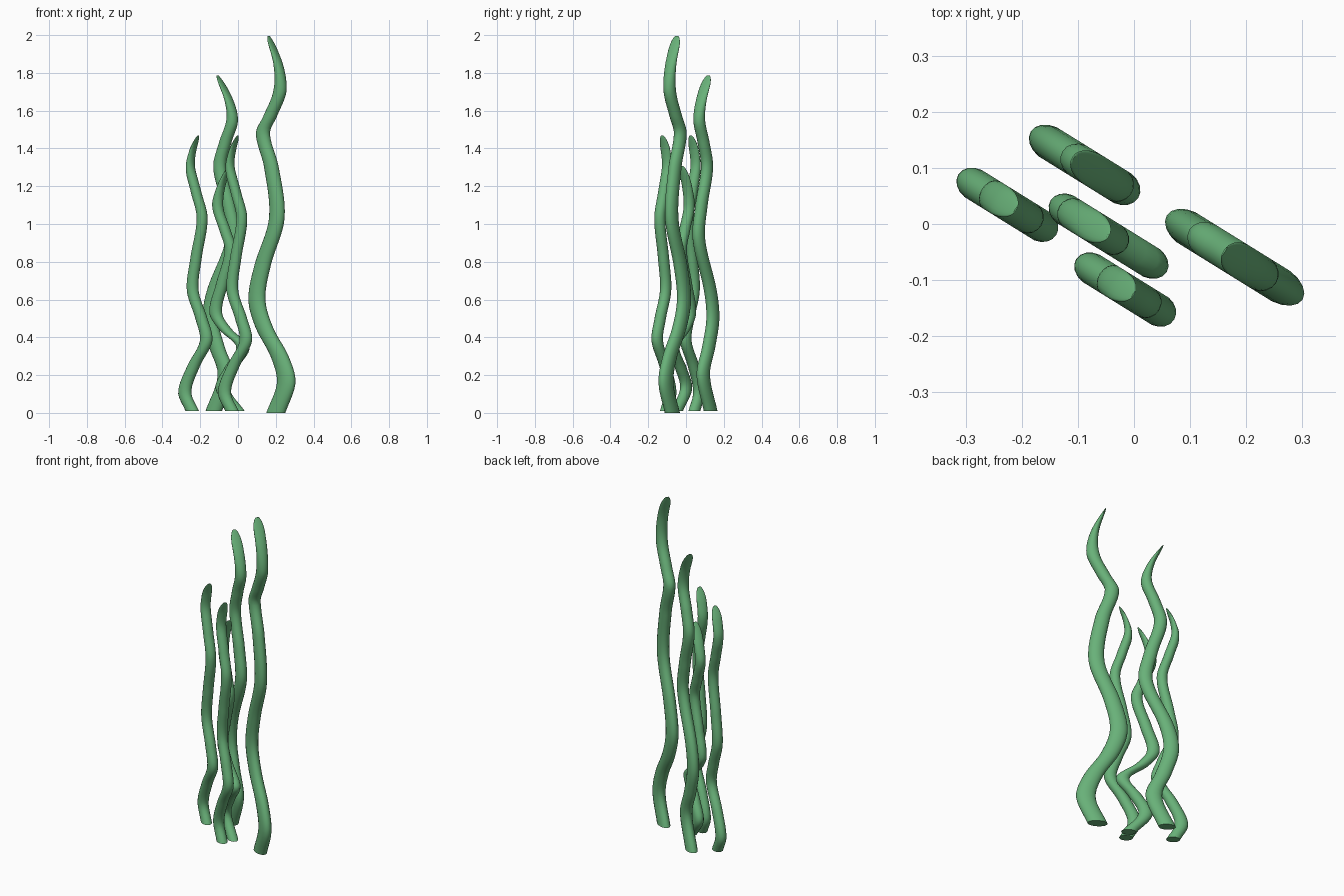
import bpy, bmesh, math
from mathutils import Vector

cube = bpy.data.objects.get("Cube")
if cube:
    bpy.data.objects.remove(cube, do_unlink=True)

GREEN = (0.14, 0.44, 0.19, 1)
leaf = bpy.data.materials.new("weed_green")
leaf.use_nodes = True
leaf.diffuse_color = GREEN
leaf.node_tree.nodes["Principled BSDF"].inputs["Base Color"].default_value = GREEN
leaf.node_tree.nodes["Principled BSDF"].inputs["Roughness"].default_value = 0.7

SIDES = 18
RINGS = 90
LEAN = math.radians(-31.8)          # every strand waves in this vertical plane
ALONG = Vector((math.cos(LEAN), math.sin(LEAN), 0))
ACROSS = Vector((-math.sin(LEAN), math.cos(LEAN), 0))


def wave(path, z):
    """Smooth curve through (z, x) points."""
    last = len(path) - 1

    def slope(i):
        a, b = path[max(i - 1, 0)], path[min(i + 1, last)]
        return (b[1] - a[1]) / (b[0] - a[0])

    i = 0
    while i < last - 1 and z > path[i + 1][0]:
        i += 1
    (z0, x0), (z1, x1) = path[i], path[i + 1]
    d = z1 - z0
    t = (z - z0) / d
    u = 1 - t
    return (u * u * (1 + 2 * t) * x0 + t * t * (3 - 2 * t) * x1
            + d * t * u * (u * slope(i) - t * slope(i + 1)))


def strand(name, path, mid, width, narrowing, thick):
    """Loft of level ellipses: pointed in the wave plane, rounded across it."""
    bm = bmesh.new()
    bottom, top = path[0][0], path[-1][0]
    rings = []
    for k in range(RINGS):
        t = 1 - (1 - k / RINGS) ** 1.4      # rings crowd towards the tip
        z = bottom + (top - bottom) * t
        x = wave(path, z)
        centre = Vector((x, mid[1] + math.tan(LEAN) * (x - mid[0]), z))
        w = width * (1 - narrowing * t) * min(1, (1 - t) / 0.15) ** 0.7
        h = thick * math.sqrt(1 - max(0, 1 - (top - z) / 0.08) ** 2)
        ring = []
        for s in range(SIDES):
            a = math.tau * s / SIDES
            ring.append(bm.verts.new(centre + ALONG * w * math.cos(a) + ACROSS * h * math.sin(a)))
        rings.append(ring)
    for low, high in zip(rings, rings[1:]):
        for s in range(SIDES):
            n = (s + 1) % SIDES
            bm.faces.new((low[s], low[n], high[n], high[s]))
    bm.faces.new(rings[0][::-1])
    bm.faces.new(rings[-1])
    bmesh.ops.recalc_face_normals(bm, faces=bm.faces)
    mesh = bpy.data.meshes.new(name)
    bm.to_mesh(mesh)
    bm.free()
    mesh.materials.append(leaf)
    obj = bpy.data.objects.new(name, mesh)
    bpy.context.collection.objects.link(obj)
    bpy.ops.object.select_all(action='DESELECT')
    obj.select_set(True)
    bpy.context.view_layer.objects.active = obj
    bpy.ops.object.shade_smooth_by_angle(angle=math.radians(50))
    return obj


# Wave paths from base to tip as (z, x)
tall_path = [(0, .2), (.16, .255), (.3, .22), (.45, .14), (.6, .1), (.78, .13), (1.03, .205),
             (1.3, .177), (1.48, .132), (1.57, .17), (1.7, .221), (1.84, .214), (2, .16)]
back_path = [(.01, -.128), (.2, -.065), (.35, -.112), (.5, -.147), (.65, -.125), (.92, -.028),
             (1.1, -.05), (1.3, -.097), (1.43, -.068), (1.55, -.031), (1.66, -.05), (1.79, -.11)]
side_path = [(.01, -.242), (.11, -.282), (.25, -.234), (.38, -.169), (.5, -.194), (.65, -.24),
             (.82, -.222), (1.03, -.19), (1.17, -.222), (1.3, -.252), (1.39, -.239), (1.47, -.21)]
short_path = [(.01, -.002), (.13, -.082), (.24, -.035), (.35, .026), (.44, -.065), (.53, -.118),
              (.68, -.085), (.86, -.04), (.97, -.07), (1.09, -.107), (1.19, -.092), (1.31, -.045)]

strand("tall_strand", tall_path, (.185, -.063), .056, .4, .032)
strand("back_strand", back_path, (-.087, .105), .048, .35, .031)
strand("short_strand", short_path, (-.045, -.022), .041, .33, .029)
side = strand("side_strand", side_path, (-.222, .032), .038, .33, .029)

# Front strand repeats the side strand
front = side.copy()
front.data = side.data.copy()
front.name = front.data.name = "front_strand"
front.location = (.21, -.151, 0)
bpy.context.collection.objects.link(front)
